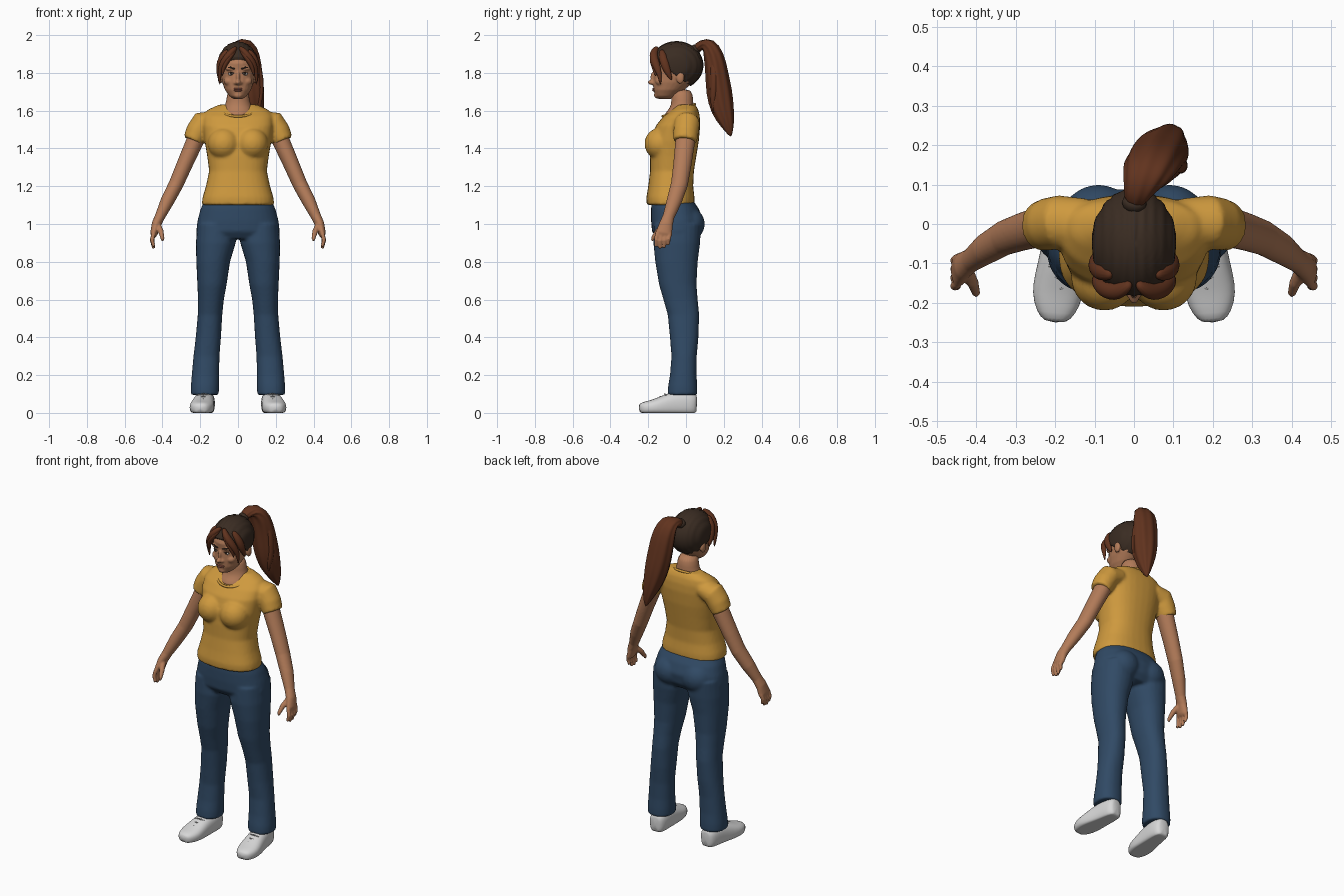
import bpy, bmesh, math
from mathutils import Vector, Matrix

cube = bpy.data.objects.get("Cube")
if cube:
    bpy.data.objects.remove(cube, do_unlink=True)


def material(name, rgb):
    mat = bpy.data.materials.new(name)
    mat.use_nodes = True
    mat.diffuse_color = (*rgb, 1)
    shader = mat.node_tree.nodes["Principled BSDF"]
    shader.inputs["Base Color"].default_value = (*rgb, 1)
    shader.inputs["Roughness"].default_value = 0.8
    return mat


SKIN = material("skin", (.45, .2, .1))
GOLD = material("gold cotton", (.62, .32, .048))
DENIM = material("blue denim", (.03, .068, .13))
WHITE = material("white leather", (.68, .68, .68))
LACE = material("grey lace", (.35, .35, .35))
DARK = material("dark brown hair", (.042, .025, .016))
RED = material("red brown hair", (.12, .033, .013))
LIP = material("lip", (.34, .11, .07))
EYE = material("eye white", (.6, .55, .5))


def loft(bm, rings, level=True, power=2, n=24, ridge=0):
    """Skin closed sections (x, y, z, half width, half depth) along a path."""
    pts = [Vector(r[:3]) for r in rings]
    loops = []
    for i, (p, ring) in enumerate(zip(pts, rings)):
        t = pts[min(i + 1, len(pts) - 1)] - pts[max(i - 1, 0)]
        t = Vector((0, 0, 1)) if level else t.normalized()
        u = Vector((1, 0, 0))
        u = (u - t * t.dot(u)).normalized()
        v = t.cross(u)
        loop = []
        for k in range(n):
            ang = math.tau * k / n
            c, s = math.cos(ang), math.sin(ang)
            g = 1 + ridge * math.cos(8 * ang)
            c = math.copysign(abs(c) ** (2 / power), c) * g
            s = math.copysign(abs(s) ** (2 / power), s) * g
            loop.append(bm.verts.new(p + u * ring[3] * c + v * ring[4] * s))
        loops.append(loop)
    for a, b in zip(loops, loops[1:]):
        for k in range(n):
            j = (k + 1) % n
            bm.faces.new((a[k], a[j], b[j], b[k]))
    bm.faces.new(loops[0])
    bm.faces.new(loops[-1])


def ball(bm, centre, radii, seg=24):
    mtx = Matrix.Translation(centre) @ Matrix.Diagonal((*radii, 1))
    bmesh.ops.create_uvsphere(bm, u_segments=seg, v_segments=seg // 2, radius=1, matrix=mtx)


def finish(bm, name, mat, voxel=0, smooth=0, subsurf=0):
    bmesh.ops.recalc_face_normals(bm, faces=bm.faces)
    mesh = bpy.data.meshes.new(name)
    bm.to_mesh(mesh)
    bm.free()
    mesh.materials.append(mat)
    for f in mesh.polygons:
        f.use_smooth = True
    obj = bpy.data.objects.new(name, mesh)
    bpy.context.collection.objects.link(obj)
    if voxel:
        mod = obj.modifiers.new("blend", 'REMESH')
        mod.mode, mod.voxel_size, mod.use_smooth_shade = 'VOXEL', voxel, True
    if smooth:
        mod = obj.modifiers.new("soften", 'SMOOTH')
        mod.factor, mod.iterations = .5, smooth
    if subsurf:
        mod = obj.modifiers.new("round", 'SUBSURF')
        mod.levels = mod.render_levels = subsurf
    return obj


def upright(rows, x=0):
    """Turn (z, front y, back y, half width) rows into level sections."""
    return [(x, (f + b) / 2, z, w, (b - f) / 2) for z, f, b, w in rows]


def tube(name, points, radius, mat, cyclic=False):
    curve = bpy.data.curves.new(name, 'CURVE')
    curve.dimensions, curve.bevel_depth, curve.bevel_resolution = '3D', radius, 2
    curve.use_fill_caps = True
    line = curve.splines.new('POLY')
    line.points.add(len(points) - 1)
    for p, co in zip(line.points, points):
        p.co = (*co, 1)
    line.use_cyclic_u = cyclic
    curve.materials.append(mat)
    obj = bpy.data.objects.new(name, curve)
    bpy.context.collection.objects.link(obj)


SIDES = (("left", 1), ("right", -1))

# Shirt: torso, bust and short sleeves blended together
bm = bmesh.new()
loft(bm, upright([(1.1, -.208, .045, .192), (1.14, -.21, .045, .188), (1.2, -.2, .038, .17),
                  (1.28, -.19, .042, .153), (1.36, -.19, .055, .163), (1.44, -.185, .068, .177),
                  (1.52, -.16, .075, .187), (1.57, -.12, .073, .185), (1.605, -.075, .065, .16),
                  (1.632, -.045, .05, .1)]), power=2.4, n=32)
for _, s in SIDES:
    ball(bm, (s * .075, -.135, 1.425), (.085, .085, .085))
    loft(bm, [(s * .12, .005, 1.55, .05, .06), (s * .19, .005, 1.532, .065, .068),
              (s * .215, 0, 1.49, .062, .067), (s * .238, -.005, 1.44, .054, .063)], level=False)
finish(bm, "shirt", GOLD, .009, 4)
rim = [math.tau * i / 32 for i in range(32)]
tube("shirt_collar", [(.093 * math.sin(a), -.038 - .085 * math.cos(a), 1.602 - .032 * math.cos(a))
                      for a in rim], .007, GOLD, True)

# Jeans: hips, seat and two straight legs
bm = bmesh.new()
loft(bm, upright([(1.13, -.18, .035, .175), (1.08, -.185, .068, .198), (1.02, -.185, .09, .214),
                  (.96, -.18, .08, .222), (.92, -.15, .05, .2)]), power=2.3, n=32)
for _, s in SIDES:
    ball(bm, (s * .09, .01, 1.0), (.095, .09, .09))
    legs = [(1, -.17, .08, .02, .215), (.9, -.173, .075, .012, .223), (.8, -.163, .062, .042, .221),
            (.68, -.143, .056, .06, .215), (.6, -.12, .062, .075, .212), (.52, -.097, .07, .083, .213),
            (.4, -.085, .066, .09, .224), (.3, -.077, .057, .098, .236), (.2, -.085, .056, .1, .245),
            (.14, -.095, .06, .1, .25), (.095, -.098, .06, .102, .25)]
    loft(bm, [(s * (i + o) / 2, (f + b) / 2, z, (o - i) / 2, (b - f) / 2)
              for z, f, b, i, o in legs], power=2.2)
finish(bm, "jeans", DENIM, .009, 4)

for side, s in SIDES:
    # Shoe with a flattened sole
    bm = bmesh.new()
    loft(bm, [(s * x, y, z, w, h) for x, y, z, w, h in (
        (.17, .058, .045, .025, .05), (.171, .045, .045, .045, .06), (.173, 0, .05, .053, .068),
        (.18, -.07, .045, .056, .067), (.188, -.13, .034, .063, .053), (.194, -.18, .028, .066, .04),
        (.198, -.225, .025, .05, .033), (.2, -.25, .022, .028, .024))], level=False, power=2.5)
    for v in bm.verts:
        v.co.z = max(v.co.z, 0)
    finish(bm, side + "_shoe", WHITE, subsurf=1)
    for i in range(3):
        y, z = -.105 - .025 * i, .1 - .013 * i
        tube(f"{side}_lace_{i}", [(s * .155, y, z - .008), (s * .184, y - .008, z),
                                  (s * .215, y, z - .008)], .004, LACE)

    # Arm, palm, fingers and thumb
    bm = bmesh.new()
    loft(bm, [(s * x, y, z, a, b) for x, y, z, a, b in (
        (.19, 0, 1.52, .05, .05), (.232, -.005, 1.43, .046, .052), (.285, -.02, 1.31, .042, .048),
        (.328, -.035, 1.21, .039, .045), (.375, -.063, 1.12, .036, .04),
        (.413, -.092, 1.04, .027, .031), (.432, -.105, 1.0, .025, .036),
        (.445, -.117, .95, .02, .044), (.447, -.12, .935, .013, .04))], level=False)
    for i in range(4):
        y, drop = -.152 + .022 * i, (.07, .08, .076, .06)[i]
        loft(bm, [(s * .447, y, .95, .012, .012), (s * .455, y - .006, .95 - drop / 2, .0115, .0115),
                  (s * .446, y - .008, .95 - drop, .008, .008)], level=False, n=10)
    loft(bm, [(s * .428, -.11, 1.0, .018, .018), (s * .408, -.15, .96, .015, .015),
              (s * .4, -.175, .925, .011, .011), (s * .4, -.18, .91, .006, .006)], level=False, n=10)
    finish(bm, side + "_arm", SKIN, .005, 2)

# Neck and upper chest
bm = bmesh.new()
loft(bm, upright([(1.56, -.12, .04, .08), (1.585, -.113, .04, .082), (1.615, -.084, .042, .076),
                  (1.65, -.075, .038, .06), (1.72, -.085, .035, .058)]))
finish(bm, "neck", SKIN, subsurf=1)

# Head with nose, brow, cheeks and ears
bm = bmesh.new()
loft(bm, upright([(1.662, -.145, -.08, .025), (1.677, -.163, -.055, .046), (1.71, -.172, -.01, .069),
                  (1.75, -.174, .04, .084), (1.8, -.17, .065, .093), (1.85, -.176, .075, .095),
                  (1.9, -.157, .06, .085), (1.94, -.11, .02, .055)]), power=2.1)
ball(bm, (0, -.178, 1.75), (.015, .024, .014))
ball(bm, (0, -.168, 1.775), (.011, .021, .035))
ball(bm, (0, -.15, 1.682), (.025, .02, .018))
for _, s in SIDES:
    ball(bm, (s * .012, -.173, 1.746), (.011, .012, .009))
    ball(bm, (s * .035, -.15, 1.822), (.032, .024, .012))
    ball(bm, (s * .045, -.135, 1.755), (.03, .027, .024))
    ball(bm, (s * .095, -.03, 1.775), (.012, .022, .033))
finish(bm, "head", SKIN, .005, 3)

# Facial features
bm = bmesh.new()
ball(bm, (0, -.167, 1.716), (.025, .011, .005))
ball(bm, (0, -.167, 1.707), (.021, .012, .006))
finish(bm, "lips", LIP)
for side, s in SIDES:
    bm = bmesh.new()
    ball(bm, (s * .035, -.157, 1.794), (.016, .01, .008))
    finish(bm, side + "_eye", EYE)
    bm = bmesh.new()
    ball(bm, (s * .035, -.164, 1.795), (.007, .005, .007))
    finish(bm, side + "_iris", DARK)
    tube(side + "_lash", [(s * .018, -.165, 1.798), (s * .035, -.168, 1.803),
                          (s * .053, -.156, 1.798)], .0022, DARK)
    tube(side + "_eyebrow", [(s * .016, -.173, 1.82), (s * .04, -.172, 1.829),
                             (s * .064, -.15, 1.824)], .004, DARK)

# Hair cap, combed back and cut along the hairline
bm = bmesh.new()
ball(bm, (0, -.05, 1.84), (.108, .14, .126), 64)
for v in bm.verts:
    v.co += (v.co - Vector((0, -.05, 1.84))) * .016 * math.cos(v.co.x * 260)
cut = bmesh.ops.bisect_plane(bm, geom=bm.verts[:] + bm.edges[:] + bm.faces[:], clear_inner=True,
                             plane_co=(0, -.18, 1.88), plane_no=(0, .17, .23))
bmesh.ops.holes_fill(bm, edges=[e for e in bm.edges if e.is_boundary])
cap = finish(bm, "hair_cap", DARK)

# Front locks framing the face
for side, s in SIDES:
    locks = [((0.006, -.15, 1.938, .012), (.042, -.176, 1.905, .02), (.08, -.165, 1.855, .02),
              (.1, -.14, 1.8, .012), (.096, -.135, 1.735, .003)),
             ((.012, -.16, 1.92, .01), (.05, -.18, 1.88, .017), (.078, -.167, 1.83, .013),
              (.084, -.16, 1.78, .003)),
             ((.055, -.13, 1.925, .012), (.092, -.12, 1.87, .022), (.102, -.1, 1.81, .017),
              (.1, -.075, 1.76, .004))]
    for i, lock in enumerate(locks):
        bm = bmesh.new()
        loft(bm, [(s * x, y, z, r, r * 1.2) for x, y, z, r in lock], level=False, n=12)
        finish(bm, f"{side}_lock_{i}", RED, subsurf=2)

# Ponytail with a loose strand and its tie
bm = bmesh.new()
loft(bm, [(0, .045, 1.92, .024, .02), (.008, .08, 1.95, .034, .028), (.028, .12, 1.953, .058, .042),
          (.045, .149, 1.89, .07, .054), (.055, .163, 1.8, .072, .058), (.068, .175, 1.7, .07, .068),
          (.083, .193, 1.6, .055, .061), (.1, .222, 1.52, .03, .034),
          (.105, .238, 1.462, .005, .005)], level=False, n=48, ridge=.04)
finish(bm, "ponytail", RED, subsurf=1)
bm = bmesh.new()
loft(bm, [(.08, .14, 1.9, .012, .012), (.112, .15, 1.82, .02, .022), (.122, .15, 1.72, .018, .022),
          (.115, .14, 1.64, .014, .015), (.1, .15, 1.58, .003, .003)], level=False, n=12)
finish(bm, "ponytail_strand", RED, subsurf=1)
bm = bmesh.new()
loft(bm, [(0, .04, 1.912, .026, .024), (0, .052, 1.926, .033, .028),
          (.004, .066, 1.938, .03, .026)], level=False)
finish(bm, "hair_tie", DARK, subsurf=1)
